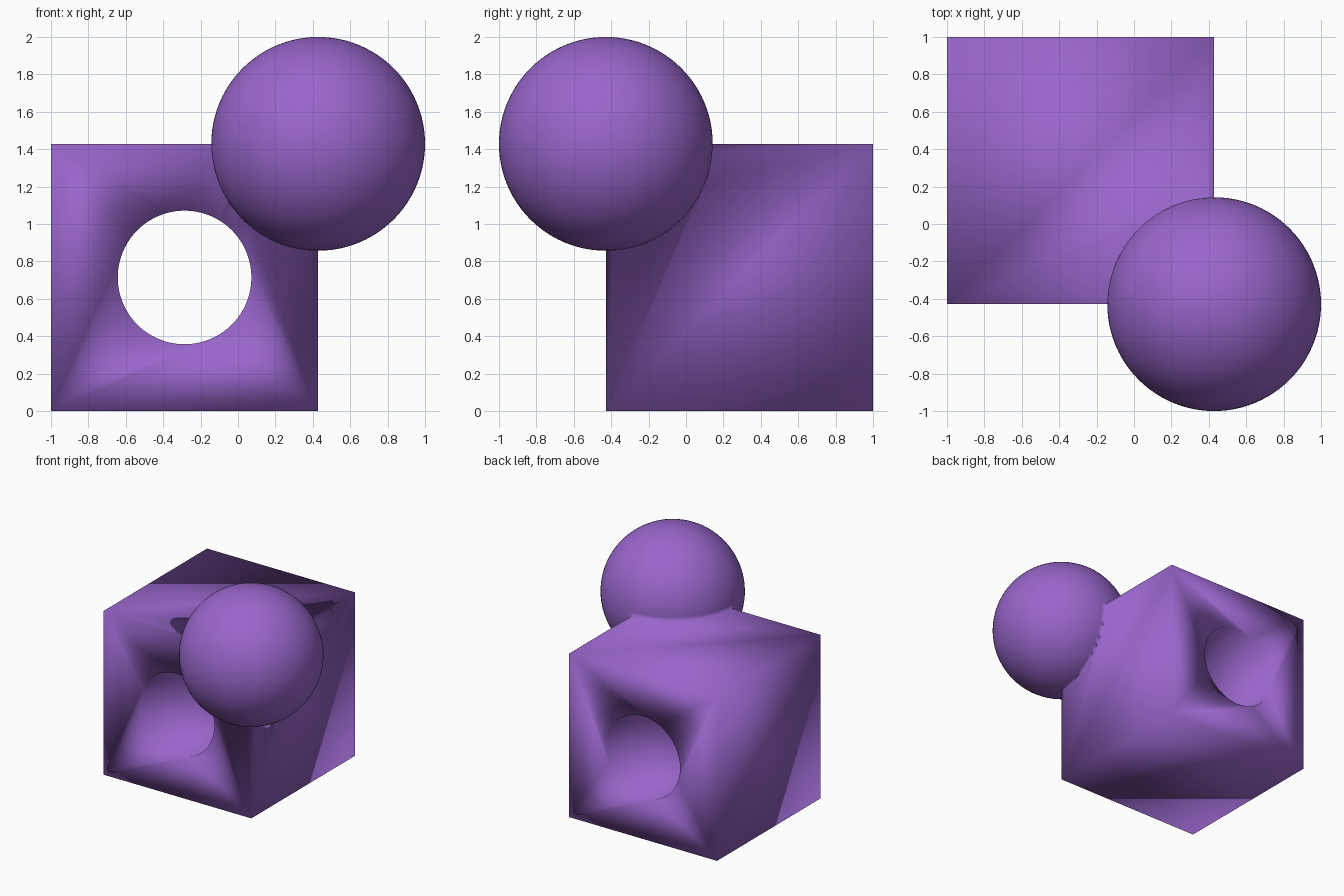
import bpy
import bmesh
from mathutils import Matrix

if "Cube" in bpy.data.objects:
    bpy.data.objects.remove(bpy.data.objects["Cube"])

S = 2 / 1.4            # cube side
R = 0.4 * S            # ball radius
C = -1 + S / 2         # cube centre in x (mirrored in y)

purple = bpy.data.materials.new("purple")
purple.diffuse_color = (0.319, 0.133, 0.604, 1)
purple.use_nodes = True
purple.node_tree.nodes["Principled BSDF"].inputs["Base Color"].default_value = purple.diffuse_color


def make(name, build):
    bm = bmesh.new()
    build(bm)
    mesh = bpy.data.meshes.new(name)
    bm.to_mesh(mesh)
    bm.free()
    mesh.materials.append(purple)
    obj = bpy.data.objects.new(name, mesh)
    bpy.context.collection.objects.link(obj)
    return obj


# Cube body
body = make("cube_with_ball", lambda bm: bmesh.ops.create_cube(
    bm, size=S, matrix=Matrix.Translation((C, -C, S / 2))))

# Ball centred on the front right top corner
ball = make("corner_ball", lambda bm: bmesh.ops.create_uvsphere(
    bm, u_segments=96, v_segments=48, radius=R,
    matrix=Matrix.Translation((C + S / 2, -C - S / 2, S))))

# Round hole running front to back
hole = make("hole_cutter", lambda bm: bmesh.ops.create_cone(
    bm, cap_ends=True, segments=96, radius1=S / 4, radius2=S / 4, depth=2 * S,
    matrix=Matrix.Translation((C, -C, S / 2)) @ Matrix.Rotation(1.5707963, 4, 'X')))

# Join the ball, cut the hole, then apply
bpy.context.view_layer.objects.active = body
for tool, op in ((ball, 'UNION'), (hole, 'DIFFERENCE')):
    mod = body.modifiers.new(tool.name, 'BOOLEAN')
    mod.object, mod.operation, mod.solver = tool, op, 'EXACT'
    bpy.ops.object.modifier_apply(modifier=mod.name)
    bpy.data.objects.remove(tool)

# Smooth everywhere, so shading flows over the cube edges too
for poly in body.data.polygons:
    poly.use_smooth = True
